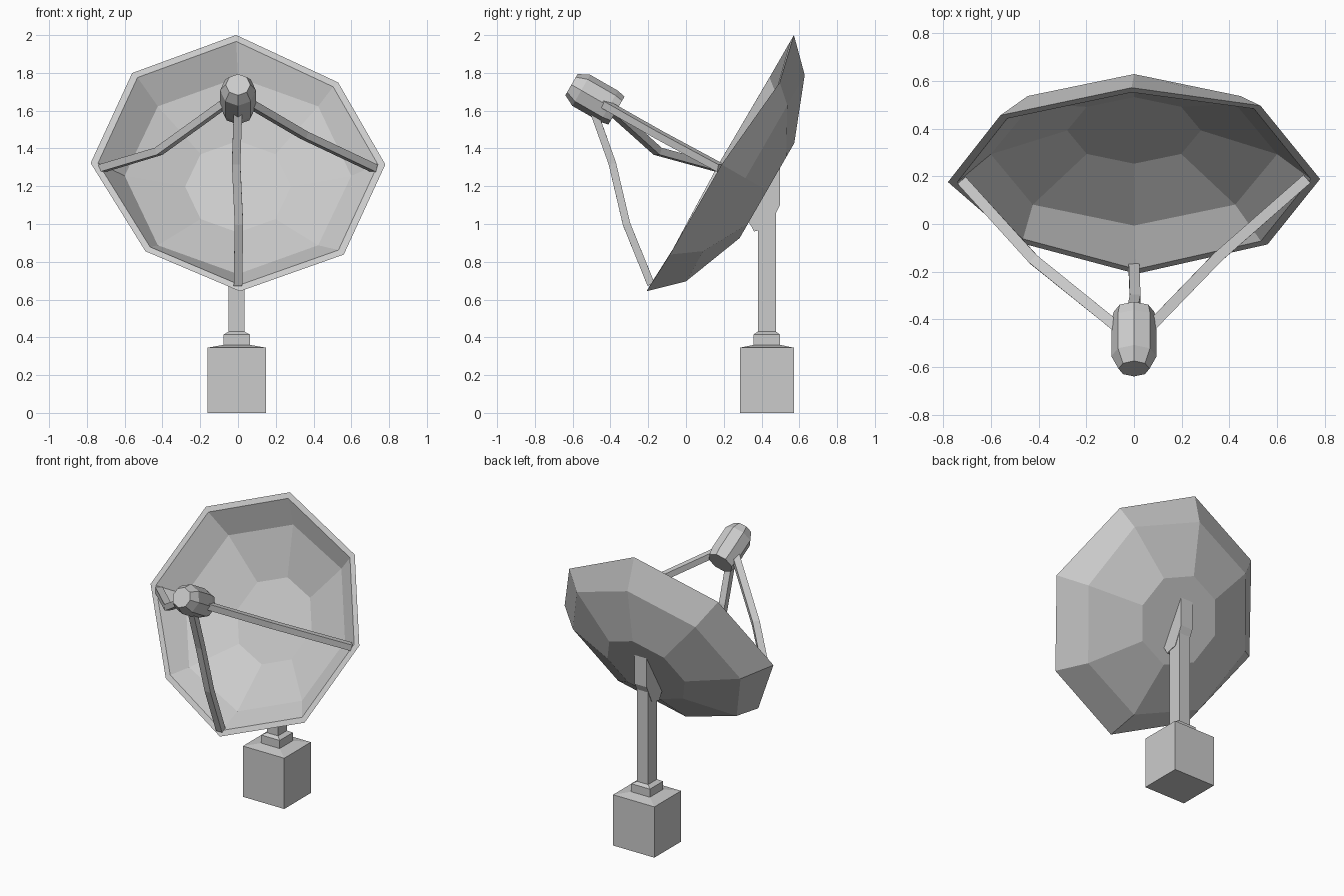
import bpy, bmesh, math
from mathutils import Vector

if "Cube" in bpy.data.objects:
    bpy.data.objects.remove(bpy.data.objects["Cube"])

# Dish frame: centre of rim, direction up the rim, and direction it faces
CENTRE = Vector((0, 0.18, 1.32))
TILT = math.radians(29.9)
UP = Vector((0, math.sin(TILT), math.cos(TILT)))
FACING = Vector((0, -math.cos(TILT), math.sin(TILT)))


def dish_point(x, u, a):
    return CENTRE + Vector((x, 0, 0)) + UP * u + FACING * a


def octagon(radius, a, u=0.0):
    return [dish_point(radius * math.sin(i * math.pi / 4),
                       u + radius * math.cos(i * math.pi / 4), a) for i in range(8)]


def loft(name, rings):
    """Flat-faced skin through equal-sized rings, closed at both ends."""
    bm = bmesh.new()
    rows = [[bm.verts.new(p) for p in ring] for ring in rings]
    n = len(rows[0])
    for r0, r1 in zip(rows, rows[1:]):
        for i in range(n):
            j = (i + 1) % n
            bm.faces.new((r0[i], r0[j], r1[j], r1[i]))
    bm.faces.new(rows[0])
    bm.faces.new(rows[-1])
    bmesh.ops.recalc_face_normals(bm, faces=bm.faces)
    mesh = bpy.data.meshes.new(name)
    bm.to_mesh(mesh)
    bm.free()
    obj = bpy.data.objects.new(name, mesh)
    bpy.context.collection.objects.link(obj)
    return obj


def strut(name, path, ref, w=0.045, h=0.04):
    """Square bar swept along a bent path."""
    pts = [Vector(p) for p in path]
    rings = []
    for i, p in enumerate(pts):
        t = (pts[min(i + 1, len(pts) - 1)] - pts[max(i - 1, 0)]).normalized()
        s = t.cross(Vector(ref)).normalized() * w / 2
        q = s.cross(t).normalized() * h / 2
        rings.append([p + s + q, p - s + q, p - s - q, p + s - q])
    return loft(name, rings)


# Dish: slightly uneven eight-sided bowl with thickness
rim = [(-0.01, 0.785, 0), (0.53, 0.53, -0.06), (0.78, 0, -0.01), (0.56, -0.55, -0.01),
       (0.01, -0.78, 0), (-0.49, -0.53, -0.01), (-0.78, 0, 0.005), (-0.56, 0.553, 0)]
loft("dish", [
    octagon(0.29, -0.287),
    octagon(0.63, -0.155),
    [dish_point(*p) for p in rim],
    [dish_point(x * 0.95, u * 0.95, a) for x, u, a in rim],
    octagon(0.60, -0.13),
    octagon(0.28, -0.245),
])

# Feed horn held in front of the dish
loft("feed_horn", [octagon(r, a, -0.03) for r, a in
                   ((0.085, 0.615), (0.095, 0.66), (0.095, 0.83), (0.065, 0.89))])

# Three bent support struts
strut("lower_strut", [(0, -0.185, 0.68), (0.005, -0.315, 1.0),
                      (-0.01, -0.39, 1.32), (0, -0.49, 1.60)], (0, 1, 0))
strut("left_strut", [(-0.72, 0.18, 1.295), (-0.42, -0.15, 1.385),
                     (-0.06, -0.44, 1.645)], (0, 0, 1))
strut("right_strut", [(0.72, 0.185, 1.295), (0.35, -0.14, 1.47),
                      (0.06, -0.44, 1.64)], (0, 0, 1))

# Base block, collar and mast as one stepped square profile
steps = [(0.155, 0.143, 0), (0.155, 0.143, 0.345), (0.07, 0.07, 0.36),
         (0.07, 0.07, 0.415), (0.042, 0.048, 0.43), (0.042, 0.048, 1.08)]
loft("base_and_mast", [[Vector((-0.007 + sx * hx, 0.428 + sy * hy, z))
                        for sx, sy in ((-1, -1), (1, -1), (1, 1), (-1, 1))]
                       for hx, hy, z in steps])

# Bracket joining the mast head to the back of the dish
side = [(0.325, 1.02), (0.345, 0.99), (0.36, 0.96), (0.44, 0.98),
        (0.497, 1.10), (0.497, 1.30), (0.48, 1.30)]
loft("mount_bracket", [[Vector((x, y, z)) for y, z in side] for x in (-0.052, 0.038)])
